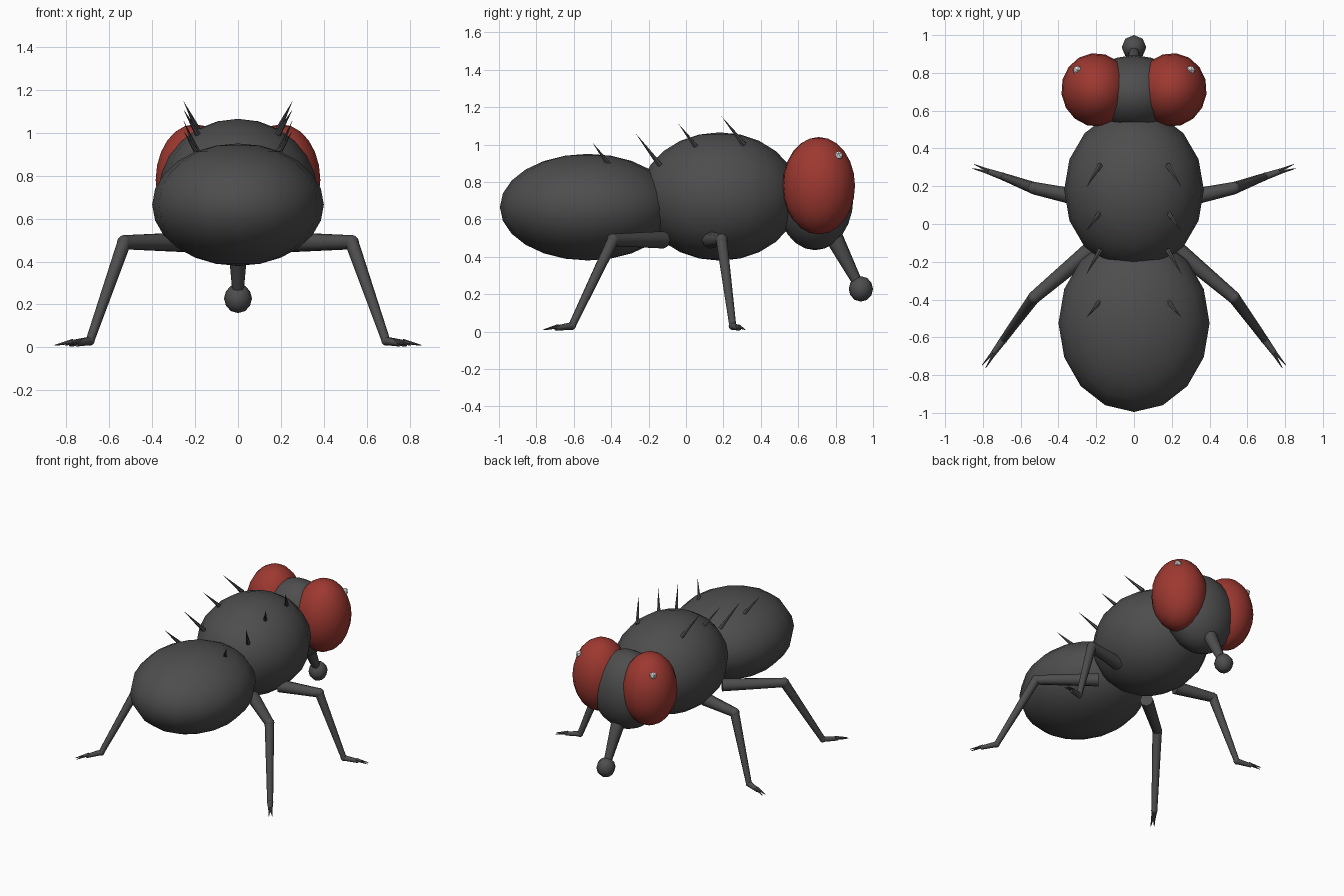
import bpy
from mathutils import Vector

cube = bpy.data.objects.get("Cube")
if cube:
    bpy.data.objects.remove(cube, do_unlink=True)


def make_material(name, rgb):
    mat = bpy.data.materials.new(name)
    mat.use_nodes = True
    mat.diffuse_color = (*rgb, 1)
    mat.node_tree.nodes["Principled BSDF"].inputs["Base Color"].default_value = (*rgb, 1)
    return mat


GREY = make_material("dark grey", (0.075, 0.075, 0.075))
RED = make_material("eye red", (0.34, 0.04, 0.03))
WHITE = make_material("glint white", (0.8, 0.8, 0.8))


def finish(name, mat, angle):
    obj = bpy.context.object
    obj.name = name
    obj.data.materials.append(mat)
    bpy.ops.object.transform_apply(location=False, rotation=False, scale=True)
    bpy.ops.object.shade_smooth_by_angle(angle=angle)
    return obj


def ellipsoid(name, centre, radii, mat=GREY, segments=16, rings=12, turn=0):
    bpy.ops.mesh.primitive_uv_sphere_add(segments=segments, ring_count=rings, radius=1,
                                         location=centre, rotation=(0, 0, turn))
    bpy.context.object.scale = radii
    return finish(name, mat, 1.2)


def limb(name, start, end, r_start, r_end, sides=8):
    a, b = Vector(start), Vector(end)
    bpy.ops.mesh.primitive_cone_add(vertices=sides, radius1=r_start, radius2=r_end,
                                    depth=(b - a).length, location=(a + b) / 2)
    obj = bpy.context.object
    obj.rotation_euler = (b - a).to_track_quat("Z", "Y").to_euler()
    return finish(name, GREY, 1.0)


# Body
ellipsoid("abdomen", (0, -0.525, 0.665), (0.4, 0.47, 0.285))
ellipsoid("thorax", (0, 0.18, 0.722), (0.37, 0.425, 0.343))
ellipsoid("head", (0, 0.69, 0.715), (0.25, 0.205, 0.28))

# Mouthpart
limb("proboscis", (0, 0.77, 0.545), (0, 0.91, 0.275), 0.052, 0.028)
ellipsoid("proboscis_tip", (0, 0.935, 0.228), (0.065, 0.065, 0.068), segments=8, rings=6)

# Each leg: hip, knee, ankle, toe
LEGS = {
    "middle": [(0.25, 0.13, 0.49), (0.53, 0.19, 0.49), (0.69, 0.25, 0.03), (0.85, 0.305, 0.01)],
    "rear": [(0.21, -0.12, 0.49), (0.53, -0.39, 0.49), (0.69, -0.61, 0.03), (0.795, -0.755, 0.01)],
}

# Each bristle: base, tip
BRISTLES = [
    ((0.18, 0.31, 1.0), (0.255, 0.19, 1.15)),
    ((0.18, 0.06, 0.98), (0.255, -0.04, 1.11)),
    ((0.18, -0.14, 0.89), (0.255, -0.27, 1.06)),
    ((0.18, -0.41, 0.89), (0.255, -0.5, 1.01)),
]

for side, label in ((1, "left"), (-1, "right")):
    def flip(p):
        return Vector((p[0] * side, p[1], p[2]))

    # Eyes with a small glint
    ellipsoid(f"{label}_eye", flip((0.2, 0.71, 0.78)), (0.185, 0.195, 0.26), RED, turn=-0.12 * side)
    bpy.ops.mesh.primitive_ico_sphere_add(subdivisions=1, radius=0.026,
                                          location=flip((0.3, 0.815, 0.94)))
    finish(f"{label}_eye_glint", WHITE, 0.5)

    # Legs with two small claws
    for pair, points in LEGS.items():
        hip, knee, ankle, toe = map(flip, points)
        name = f"{label}_{pair}"
        limb(f"{name}_thigh", hip, knee, 0.046, 0.033)
        ellipsoid(f"{name}_knee", knee, (0.034,) * 3, segments=8, rings=6)
        limb(f"{name}_shin", knee, ankle, 0.032, 0.02)
        ellipsoid(f"{name}_ankle", ankle, (0.022,) * 3, segments=8, rings=6)
        pad = ankle.lerp(toe, 0.6)
        limb(f"{name}_foot", ankle, pad, 0.02, 0.014)
        across = (toe - ankle).cross(Vector((0, 0, 1))).normalized() * 0.012
        for i, sign in enumerate((1, -1)):
            limb(f"{name}_claw_{i + 1}", ankle.lerp(toe, 0.5) + across * sign * 0.4 + Vector((0, 0, 0.008)),
                 toe + across * sign, 0.011, 0.002, 6)

    # Back bristles
    for i, (base, tip) in enumerate(BRISTLES):
        limb(f"{label}_bristle_{i + 1}", flip(base), flip(tip), 0.015, 0, 6)
